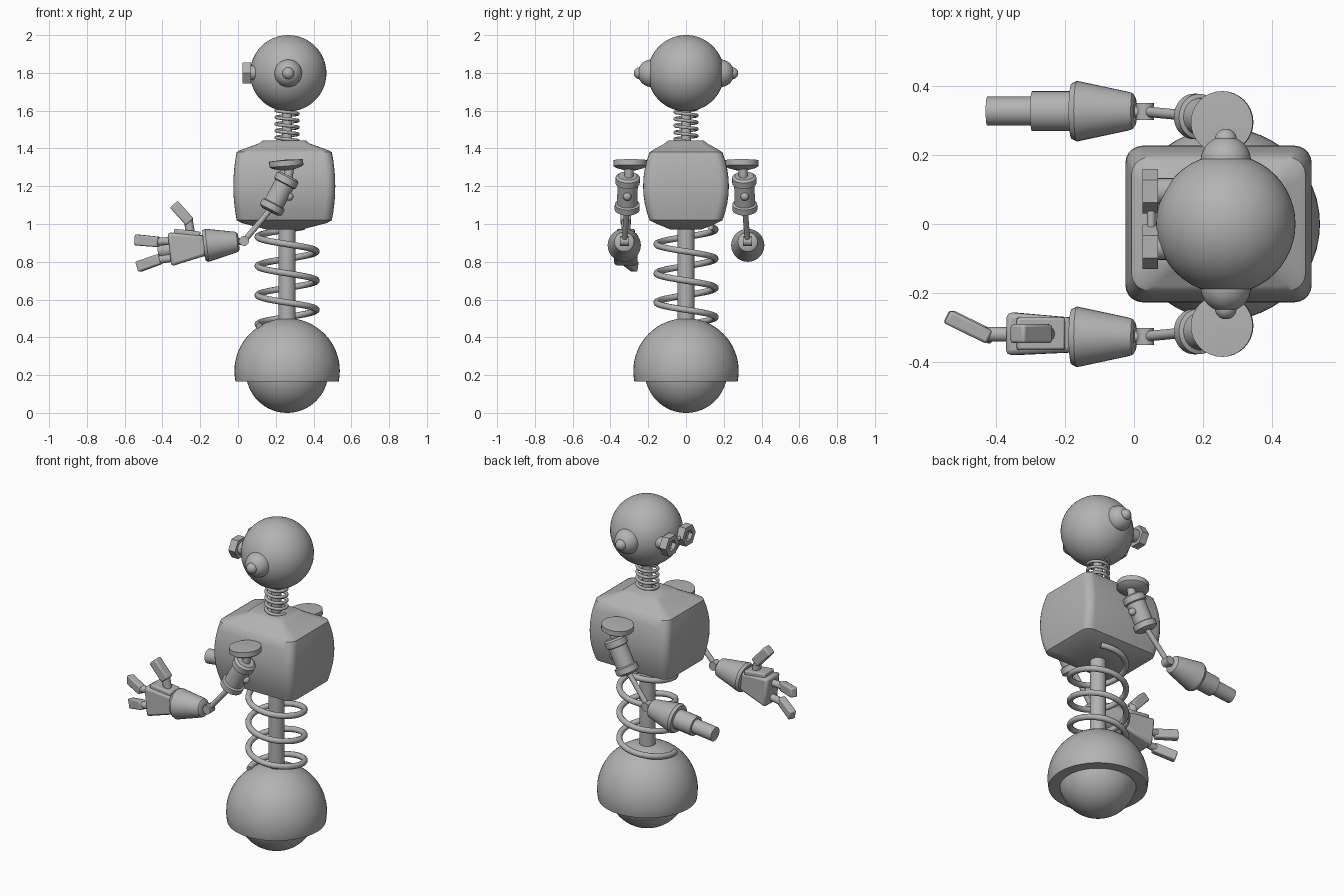
import bpy
import bmesh
from math import sin, cos, pi, radians, sqrt
from mathutils import Vector, Matrix

cube = bpy.data.objects.get("Cube")
if cube:
    bpy.data.objects.remove(cube)

grey = bpy.data.materials.new("plain_grey")
grey.use_nodes = True
COLOUR = (0.45, 0.45, 0.45, 1)
grey.diffuse_color = COLOUR
grey.node_tree.nodes["Principled BSDF"].inputs["Base Color"].default_value = COLOUR

CX = 0.26  # the body's vertical axis


def finish(name, mesh, angle=35):
    mesh.materials.clear()
    mesh.materials.append(grey)
    mesh.shade_smooth()
    mesh.set_sharp_from_angle(angle=radians(angle))
    obj = bpy.data.objects.new(name, mesh)
    bpy.context.collection.objects.link(obj)
    return obj


def from_bmesh(name, bm, angle=35):
    bmesh.ops.recalc_face_normals(bm, faces=bm.faces)
    mesh = bpy.data.meshes.new(name)
    bm.to_mesh(mesh)
    bm.free()
    return finish(name, mesh, angle)


def loft(name, rings, angle=35, matrix=None, closed=False):
    """Skin a list of equal-length vertex rings; cap the ends unless closed."""
    bm = bmesh.new()
    loops = [[bm.verts.new(p) for p in ring] for ring in rings]
    n = len(loops[0])
    pairs = list(zip(loops, loops[1:]))
    if closed:
        pairs.append((loops[-1], loops[0]))
    for a, b in pairs:
        for i in range(n):
            j = (i + 1) % n
            bm.faces.new((a[i], a[j], b[j], b[i]))
    if not closed:
        bm.faces.new(loops[0])
        bm.faces.new(loops[-1])
    if matrix:
        bm.transform(matrix)
    return from_bmesh(name, bm, angle)


def aim(start, end):
    start, d = Vector(start), Vector(end) - Vector(start)
    return Matrix.Translation(start) @ d.to_track_quat('Z', 'Y').to_matrix().to_4x4()


def lathe(name, start, end, profile, sides=32, closed=False):
    """Turn (radius, distance) pairs around the line from start to end."""
    rings = [[(r * cos(2 * pi * i / sides), r * sin(2 * pi * i / sides), h)
              for i in range(sides)] for r, h in profile]
    return loft(name, rings, 35, aim(start, end), closed)


def rod(name, start, end, r, sides=24):
    length = (Vector(end) - Vector(start)).length
    return lathe(name, start, end, [(r, 0), (r, length)], sides)


def ball(name, centre, r, cut=None):
    bm = bmesh.new()
    bmesh.ops.create_uvsphere(bm, u_segments=48, v_segments=32, radius=r)
    bm.transform(Matrix.Translation(centre))
    if cut is not None:
        geom = bm.verts[:] + bm.edges[:] + bm.faces[:]
        res = bmesh.ops.bisect_plane(bm, geom=geom, plane_co=(0, 0, cut),
                                     plane_no=(0, 0, -1), clear_outer=True)
        edges = [e for e in res["geom_cut"] if isinstance(e, bmesh.types.BMEdge)]
        bmesh.ops.contextual_create(bm, geom=edges)
    return from_bmesh(name, bm)


def block(name, start, end, size_a, size_b, bevel=0.008):
    """Bevelled bar from start to end, tapering between two (width, height) sizes."""
    length = (Vector(end) - Vector(start)).length
    rings = [[(x * w / 2, y * h / 2, z) for x, y in ((-1, -1), (1, -1), (1, 1), (-1, 1))]
             for (w, h), z in ((size_a, 0), (size_b, length))]
    obj = loft(name, rings, 35, aim(start, end))
    mod = obj.modifiers.new("rounded_edges", 'BEVEL')
    mod.width, mod.segments = bevel, 2
    return obj


def spring(name, z0, z1, radius, wire, turns, phase):
    steps = int(turns * 32)
    curve = bpy.data.curves.new(name, 'CURVE')
    curve.dimensions, curve.bevel_depth = '3D', wire
    curve.bevel_resolution, curve.use_fill_caps = 3, True
    line = curve.splines.new('POLY')
    line.points.add(steps)
    for i, p in enumerate(line.points):
        t = i / steps
        a = phase - 2 * pi * turns * t
        p.co = (CX + radius * cos(a), radius * sin(a), z0 + (z1 - z0) * t, 1)
    tmp = bpy.data.objects.new(name + "_path", curve)
    bpy.context.collection.objects.link(tmp)
    deps = bpy.context.evaluated_depsgraph_get()
    mesh = bpy.data.meshes.new_from_object(tmp.evaluated_get(deps))
    bpy.data.objects.remove(tmp)
    return finish(name, mesh, 60)


# Base: ball wheel under a cut dome
ball("wheel_ball", (CX, 0, 0.218), 0.218)
ball("base_dome", (CX, 0, 0.222), 0.279, cut=0.167)

# Waist and neck: columns inside coil springs
rod("waist_column", (CX, 0, 0.45), (CX, 0, 1.0), 0.045)
spring("waist_spring", 0.46, 0.985, 0.156, 0.017, 3.4, radians(200))
rod("neck_column", (CX, 0, 1.42), (CX, 0, 1.65), 0.027)
spring("neck_spring", 1.44, 1.61, 0.058, 0.009, 4.75, 0)


# Torso: rounded rectangles stacked into a bulging box
def rounded_rect(z, hx, hy, r):
    ring = []
    for k, (sx, sy) in enumerate(((1, 1), (-1, 1), (-1, -1), (1, -1))):
        for s in range(6):
            a = pi / 2 * (k + s / 5)
            ring.append((0.245 + sx * (hx - r) + r * cos(a), sy * (hy - r) + r * sin(a), z))
    return ring


def bulge(z):
    t = (z - 1.2) / 0.18
    return rounded_rect(z, 0.27 - 0.018 * t * t, 0.227 - 0.034 * t * t, 0.05)


sections = [rounded_rect(0.97, 0.09, 0.08, 0.04), rounded_rect(1.005, 0.225, 0.165, 0.05)]
sections += [bulge(1.02 + 0.045 * i) for i in range(9)]
sections += [rounded_rect(1.39, 0.235, 0.178, 0.05), rounded_rect(1.428, 0.13, 0.11, 0.03),
             rounded_rect(1.442, 0.115, 0.095, 0.03)]
loft("torso", sections, 40)

# Head with domed ears
HEAD = Vector((0.266, 0, 1.798))
ball("head", HEAD, 0.202)
for side, s in (("right", -1), ("left", 1)):
    ball(side + "_ear", HEAD + Vector((0, s * 0.182, 0)), 0.073)
    ball(side + "_ear_tip", HEAD + Vector((0, s * 0.244, 0)), 0.032)

# Eyes: hexagonal nuts on stalks
for side, y in (("right", -0.066), ("left", 0.095)):
    lathe(side + "_eye_nut", (0.07, y, 1.8), (0.025, y, 1.8),
          [(0.034, 0), (0.064, 0), (0.064, 0.045), (0.034, 0.045)], 6, closed=True)
    rod(side + "_eye_stalk", (0.15, y, 1.8), (0.05, y, 1.8), 0.038)
rod("eye_bridge", (0.05, -0.025, 1.8), (0.05, 0.05, 1.8), 0.012)

# Arms
WRIST_DIR = Vector((-0.994, 0, -0.11))
for side, s in (("right", -1), ("left", 1)):
    def at(x, y, z):
        return Vector((x, s * y, z))

    # Shoulder disc, shallow cone on top, bowl beneath
    lathe(side + "_shoulder_disc", at(0.258, 0.295, 1.285), at(0.254, 0.295, 1.34),
          [(0.03, 0), (0.075, 0.012), (0.09, 0.022), (0.09, 0.052), (0.002, 0.056)])
    rod(side + "_shoulder_pin", at(0.262, 0.305, 1.22), at(0.275, 0.3, 1.31), 0.024)

    # Upper arm sleeve with collars
    low, high = at(0.168, 0.312, 1.065), at(0.268, 0.308, 1.255)
    lathe(side + "_upper_arm", low, high,
          [(0.045, 0), (0.066, 0.012), (0.066, 0.045), (0.054, 0.05), (0.054, 0.165),
           (0.064, 0.17), (0.064, 0.205), (0.05, 0.215)])
    ball(side + "_arm_knob", at(0.272, 0.311, 1.145), 0.022)

    # Thin rod down to the elbow
    elbow = at(0.032, 0.326, 0.91)
    rod(side + "_arm_rod", elbow, low + (high - low) * 0.1, 0.015)
    rod(side + "_elbow_pin", at(0.032, 0.302, 0.91), at(0.032, 0.35, 0.91), 0.026)
    rod(side + "_elbow_link", elbow, at(-0.01, 0.326, 0.905), 0.018)

    # Forearm cone
    cuff = at(0.004, 0.327, 0.906)
    lathe(side + "_forearm", cuff, cuff + WRIST_DIR,
          [(0.04, 0), (0.052, 0.008), (0.056, 0.02), (0.088, 0.17), (0.08, 0.186)])

# Left wrist ends in a stepped stub
tip = Vector((-0.17, 0.327, 0.887))
lathe("left_wrist_stub", tip, tip + WRIST_DIR,
      [(0.058, 0), (0.058, 0.126), (0.042, 0.126), (0.042, 0.257)])

# Right hand: palm, thumb and two fingers
block("right_palm", (-0.172, -0.322, 0.886), (-0.362, -0.318, 0.866),
      (0.1, 0.105), (0.125, 0.18), 0.015)
block("thumb_base", (-0.2, -0.318, 0.945), (-0.34, -0.318, 0.96), (0.095, 0.03), (0.095, 0.03))
rod("thumb_joint", (-0.25, -0.318, 0.94), (-0.265, -0.318, 1.03), 0.024)
block("thumb_tip", (-0.255, -0.318, 1.01), (-0.34, -0.318, 1.105), (0.055, 0.055), (0.055, 0.055))
for label, start, end in (("upper", (-0.42, -0.328, 0.905), (-0.542, -0.268, 0.916)),
                          ("lower", (-0.412, -0.328, 0.815), (-0.53, -0.27, 0.773))):
    root = Vector((-0.35, -0.32, start[2] + 0.005))
    rod(label + "_finger_joint", root, Vector(start) + (Vector(end) - Vector(start)) * 0.15, 0.021)
    block(label + "_finger", start, end, (0.042, 0.055), (0.042, 0.058))
